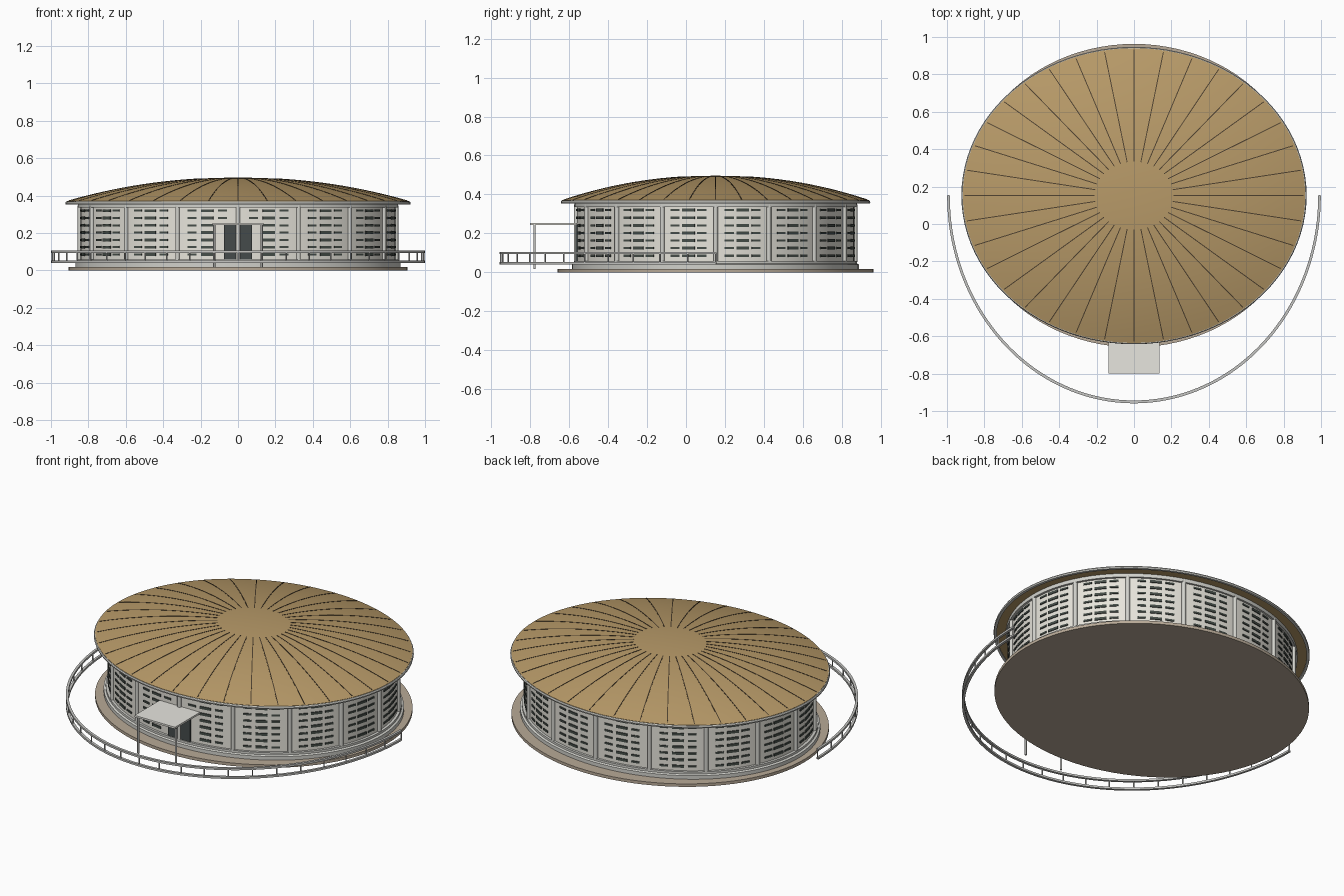
import bpy, bmesh, math
from mathutils import Matrix, Vector

if "Cube" in bpy.data.objects:
    bpy.data.objects.remove(bpy.data.objects["Cube"])

CY = 0.152          # centre of the oval building in y
TAU = 2 * math.pi


def mat(name, c):
    m = bpy.data.materials.new(name)
    m.diffuse_color = (*c, 1)
    m.use_nodes = True
    m.node_tree.nodes["Principled BSDF"].inputs["Base Color"].default_value = m.diffuse_color
    return m


TAN = mat("roof tan", (0.48, 0.325, 0.14))
SEAM = mat("seam dark brown", (0.08, 0.055, 0.03))
WALL = mat("wall off white", (0.80, 0.78, 0.71))
TRIM = mat("trim grey", (0.64, 0.64, 0.60))
BASE = mat("paving brown", (0.48, 0.40, 0.31))
SLOT = mat("slot dark", (0.06, 0.075, 0.065))
GLASS = mat("door glass", (0.06, 0.07, 0.07))
RAIL = mat("rail grey", (0.56, 0.56, 0.54))
CANOPY = mat("canopy light grey", (0.80, 0.79, 0.74))


def finish(name, bm, m, smooth=True):
    bmesh.ops.recalc_face_normals(bm, faces=bm.faces)
    me = bpy.data.meshes.new(name)
    bm.to_mesh(me)
    bm.free()
    me.materials.append(m)
    ob = bpy.data.objects.new(name, me)
    bpy.context.collection.objects.link(ob)
    if smooth:
        bpy.ops.object.select_all(action='DESELECT')
        ob.select_set(True)
        bpy.context.view_layer.objects.active = ob
        bpy.ops.object.shade_smooth_by_angle(angle=math.radians(35))
    return ob


def lathe(name, prof, k, m, n=96, a0=0.0, a1=TAU, loop=False):
    """Oval lathe: prof holds (x radius, z), y radius is k times x radius."""
    bm = bmesh.new()
    full = abs(a1 - a0 - TAU) < 1e-6
    rows = []
    for i in range(n if full else n + 1):
        a = a0 + (a1 - a0) * i / n
        rows.append([bm.verts.new((r * math.cos(a), CY + k * r * math.sin(a), z))
                     for r, z in prof])
    p = len(prof)
    for i in range(n):
        A, B = rows[i], rows[(i + 1) % len(rows)]
        for j in range(p if loop else p - 1):
            q = (j + 1) % p
            bm.faces.new((A[j], B[j], B[q], A[q]))
    if not full:
        bm.faces.new(rows[0])
        bm.faces.new(rows[-1])
    bmesh.ops.remove_doubles(bm, verts=bm.verts, dist=1e-5)
    return finish(name, bm, m)


def add_box(bm, loc, size, rot=0.0):
    M = (Matrix.Translation(loc) @ Matrix.Rotation(rot, 4, 'Z')
         @ Matrix.Diagonal((*size, 1)))
    bmesh.ops.create_cube(bm, size=1, matrix=M)


def oval(r, k, a):
    """Point on the oval and direction of its outward normal."""
    x, y = r * math.cos(a), k * r * math.sin(a)
    return x, CY + y, math.atan2(math.sin(a) / k, math.cos(a))


def roof_z(t):
    return 0.37 + 0.126 * (1 - t ** 2.1)


# paving and plinth
lathe("paving", [(0, 0), (0.906, 0), (0.906, 0.018), (0, 0.018)], 0.895, BASE)
lathe("plinth", [(0, 0.018), (0.87, 0.018), (0.87, 0.04), (0.858, 0.045),
                 (0.858, 0.058), (0, 0.058)], 0.847, TRIM)

# drum wall and top band
KW = 0.847
lathe("wall", [(0.842, 0.05), (0.842, 0.36)], KW, WALL)
lathe("wall_top_band", [(0.838, 0.336), (0.856, 0.336), (0.856, 0.358),
                        (0.838, 0.358)], KW, TRIM, loop=True)

# dome roof with soffit, and grey eave rim
KR = 0.861
RR = 0.915
N = 14
lathe("roof", [(0, 0.358), (RR, 0.358)] +
      [(RR * t, roof_z(t)) for t in [1 - i / N for i in range(N + 1)]], KR, TAN, n=108)
lathe("eave_rim", [(0.905, 0.353), (0.921, 0.353), (0.923, 0.361),
                   (0.919, 0.368), (0.905, 0.368)], KR, TRIM, loop=True)

# radial roof seams as thin raised strips
bm = bmesh.new()
for s in range(36):
    a = TAU * s / 36
    side = Vector((-math.sin(a), math.cos(a), 0)) * 0.0025
    prev = None
    for i in range(13):
        t = 0.23 + (0.99 - 0.23) * i / 12
        p = Vector((RR * t * math.cos(a), CY + KR * RR * t * math.sin(a), roof_z(t)))
        ring = [bm.verts.new(p + side * sg + Vector((0, 0, dz)))
                for sg, dz in ((-1, -0.002), (-1, 0.0015), (1, 0.0015), (1, -0.002))]
        if prev:
            for j in range(3):
                bm.faces.new((prev[j], prev[j + 1], ring[j + 1], ring[j]))
        prev = ring
finish("roof_seams", bm, SEAM, False)

# sixteen wall columns
bm = bmesh.new()
for i in range(16):
    x, y, _ = oval(0.845, KW, TAU * i / 16)
    bmesh.ops.create_cone(bm, cap_ends=True, segments=12, radius1=0.012, radius2=0.012,
                          depth=0.295, matrix=Matrix.Translation((x, y, 0.2)))
finish("columns", bm, TRIM)

# rows of ventilation slots, three per bay (middle one wider), left out at the door
bm = bmesh.new()
for i in range(64):
    if i % 4 == 0:
        continue
    x, y, rot = oval(0.842, KW, TAU * i / 64)
    w, h = (0.066, 0.015) if i % 4 == 2 else (0.048, 0.011)
    for row in range(7):
        z = 0.085 + 0.039 * row
        if y < 0 and abs(x) < 0.12 and z < 0.265:
            continue
        add_box(bm, (x, y, z), (0.009, w, h), rot)
finish("wall_slots", bm, SLOT, False)

# double door
yf = CY - 0.842 * KW
bm = bmesh.new()
for sx in (-1, 1):
    add_box(bm, (sx * 0.041, yf, 0.15), (0.066, 0.014, 0.185))
finish("door_panels", bm, GLASS, False)
bm = bmesh.new()
add_box(bm, (0, yf, 0.152), (0.016, 0.02, 0.19))
finish("door_mullion", bm, TRIM, False)

# entrance canopy and its posts
bm = bmesh.new()
add_box(bm, (0, -0.68, 0.248), (0.272, 0.24, 0.011))
finish("canopy", bm, CANOPY, False)
bm = bmesh.new()
for sx in (-1, 1):
    bmesh.ops.create_cone(bm, cap_ends=True, segments=12, radius1=0.006, radius2=0.006,
                          depth=0.23, matrix=Matrix.Translation((sx * 0.127, -0.778, 0.131)))
finish("canopy_posts", bm, RAIL)

# half-oval railing round the front
KF, RF = 1.112, 0.992
for name, z in (("lower_rail", 0.046), ("upper_rail", 0.099)):
    sec = [(RF + dx, z + dz) for dx, dz in
           ((-0.007, -0.006), (0.007, -0.006), (0.007, 0.006), (-0.007, 0.006))]
    lathe(name, sec, KF, RAIL, n=72, a0=math.pi, a1=TAU, loop=True)
bm = bmesh.new()
for i in range(25):
    x, y, _ = oval(RF, KF, math.pi * (1 + i / 24))
    bmesh.ops.create_cone(bm, cap_ends=True, segments=8, radius1=0.004, radius2=0.004,
                          depth=0.06, matrix=Matrix.Translation((x, y, 0.072)))
finish("rail_posts", bm, RAIL)
